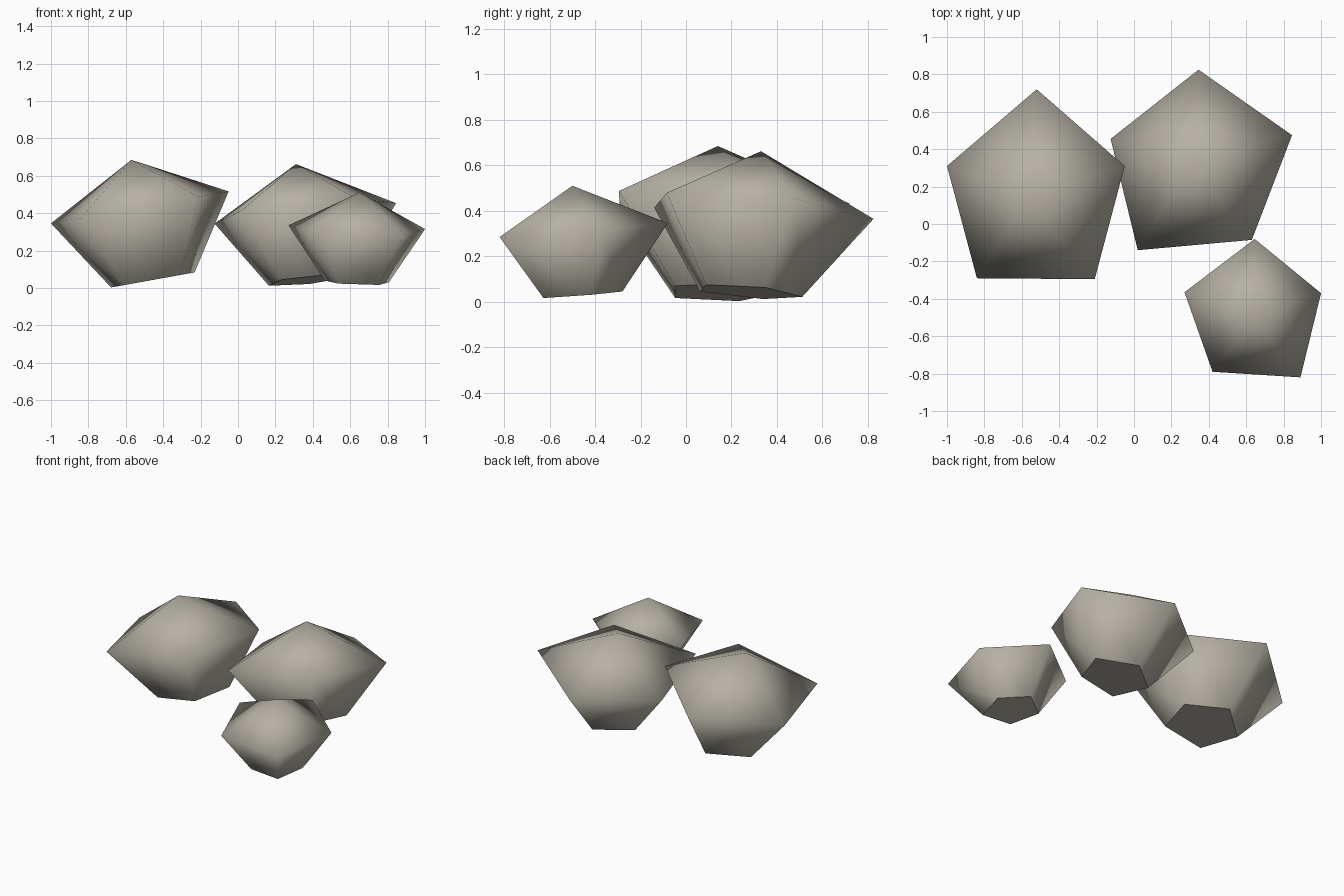
import bpy, bmesh

if "Cube" in bpy.data.objects:
    bpy.data.objects.remove(bpy.data.objects["Cube"])

stone = bpy.data.materials.new("warm_grey_stone")
stone.diffuse_color = (0.47, 0.44, 0.375, 1)
stone.use_nodes = True
stone.node_tree.nodes["Principled BSDF"].inputs["Base Color"].default_value = stone.diffuse_color


def rock(name, apex, ring, ring_z, base, slope, scale):
    """Five-sided rock: peak, wide tilted girdle, smaller parallel base."""
    cx = sum(p[0] for p in ring) / 5
    cy = sum(p[1] for p in ring) / 5
    bm = bmesh.new()
    top = bm.verts.new(apex)
    girdle, foot = [], []
    for x, y in ring:
        dx, dy = x - cx, y - cy
        tilt = dx * slope[0] + dy * slope[1]
        girdle.append(bm.verts.new((x, y, ring_z + tilt)))
        foot.append(bm.verts.new((base[0] + dx * scale, base[1] + dy * scale,
                                  base[2] + tilt * scale)))
    # peak facets and lower side facets
    for i in range(5):
        j = (i + 1) % 5
        bm.faces.new((top, girdle[i], girdle[j]))
        bm.faces.new((girdle[i], foot[i], foot[j], girdle[j]))
    bottom = bm.faces.new(foot)
    bmesh.ops.recalc_face_normals(bm, faces=bm.faces)
    # smooth body with a crisp flat underside
    for f in bm.faces:
        f.smooth = True
    for e in bottom.edges:
        e.smooth = False
    me = bpy.data.meshes.new(name)
    bm.to_mesh(me)
    bm.free()
    me.materials.append(stone)
    bpy.context.collection.objects.link(bpy.data.objects.new(name, me))


rock("left_rock", (-0.57, 0.14, 0.685),
     [(-0.52, 0.72), (-1.0, 0.31), (-0.84, -0.29), (-0.21, -0.295), (-0.05, 0.31)],
     0.431, (-0.455, 0.16, 0.043), (0.18, 0.0), 0.47)

rock("right_rock", (0.31, 0.33, 0.662),
     [(0.345, 0.825), (-0.125, 0.455), (0.02, -0.14), (0.63, -0.085), (0.845, 0.475)],
     0.411, (0.383, 0.27, 0.043), (0.115, -0.09), 0.465)

rock("small_front_rock", (0.65, -0.5, 0.51),
     [(0.645, -0.08), (0.27, -0.365), (0.42, -0.79), (0.89, -0.82), (1.0, -0.37)],
     0.316, (0.64, -0.47, 0.031), (-0.027, 0.074), 0.47)
